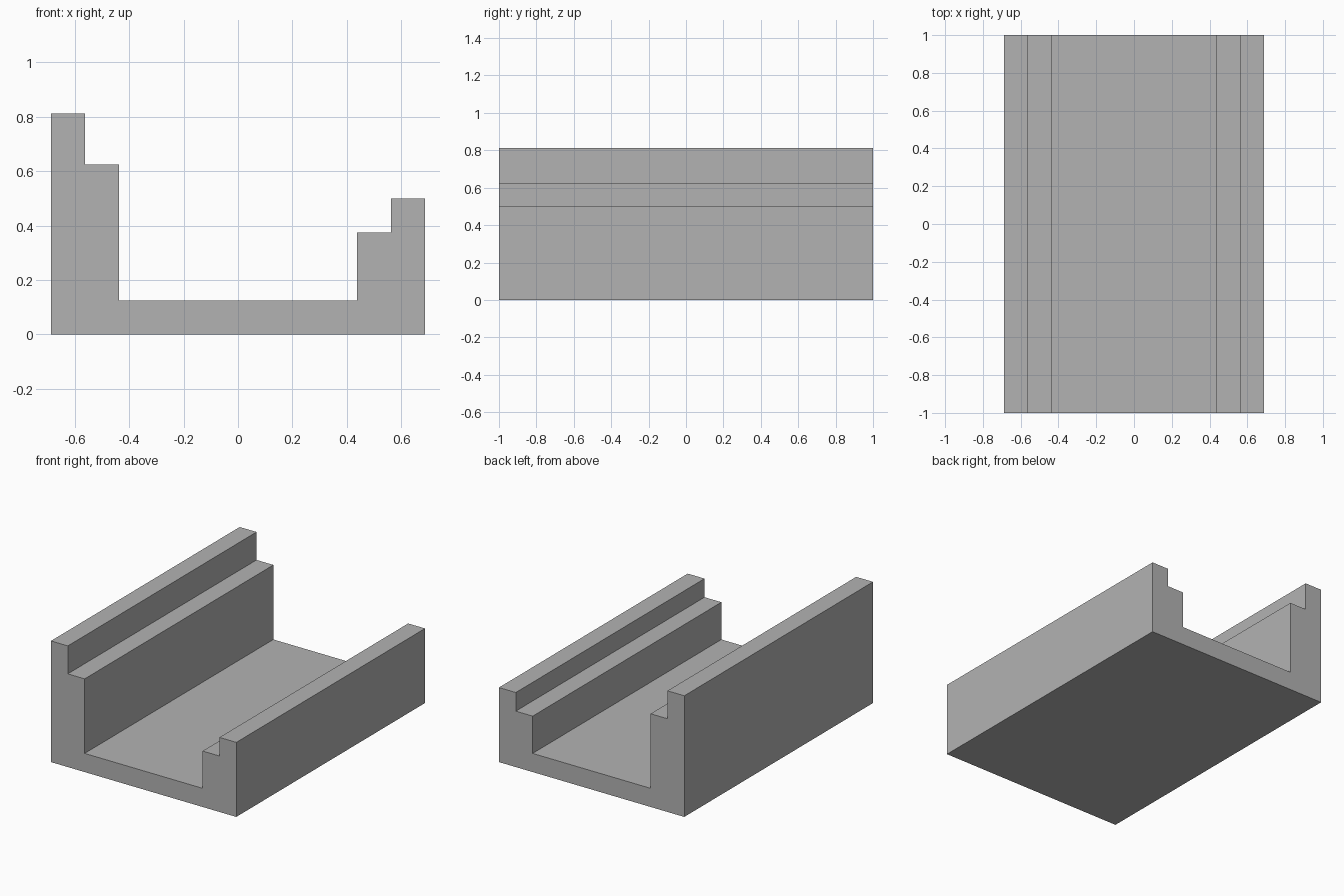
import bpy
import bmesh

cube = bpy.data.objects.get("Cube")
if cube:
    bpy.data.objects.remove(cube, do_unlink=True)

# Plain grey material
grey = bpy.data.materials.new("plain_grey")
grey.use_nodes = True
colour = (0.45, 0.45, 0.45, 1)
grey.diffuse_color = colour
grey.node_tree.nodes["Principled BSDF"].inputs["Base Color"].default_value = colour

# Channel cross-section (x, z): tall stepped wall, floor, low stepped wall
OUTER, STEP, INNER = 0.6875, 0.5625, 0.4375
FLOOR = 0.125
profile = [
    (-OUTER, 0), (OUTER, 0),
    (OUTER, 0.5), (STEP, 0.5), (STEP, 0.375), (INNER, 0.375), (INNER, FLOOR),
    (-INNER, FLOOR), (-INNER, 0.625), (-STEP, 0.625), (-STEP, 0.8125), (-OUTER, 0.8125),
]

# Extrude the section from front to back
bm = bmesh.new()
front = bm.faces.new([bm.verts.new((x, -1, z)) for x, z in profile])
ext = bmesh.ops.extrude_face_region(bm, geom=[front], use_keep_orig=True)
back = [v for v in ext["geom"] if isinstance(v, bmesh.types.BMVert)]
bmesh.ops.translate(bm, verts=back, vec=(0, 2, 0))
bmesh.ops.recalc_face_normals(bm, faces=bm.faces)

mesh = bpy.data.meshes.new("stepped_channel")
bm.to_mesh(mesh)
bm.free()
mesh.materials.append(grey)
channel = bpy.data.objects.new("stepped_channel", mesh)
bpy.context.collection.objects.link(channel)
